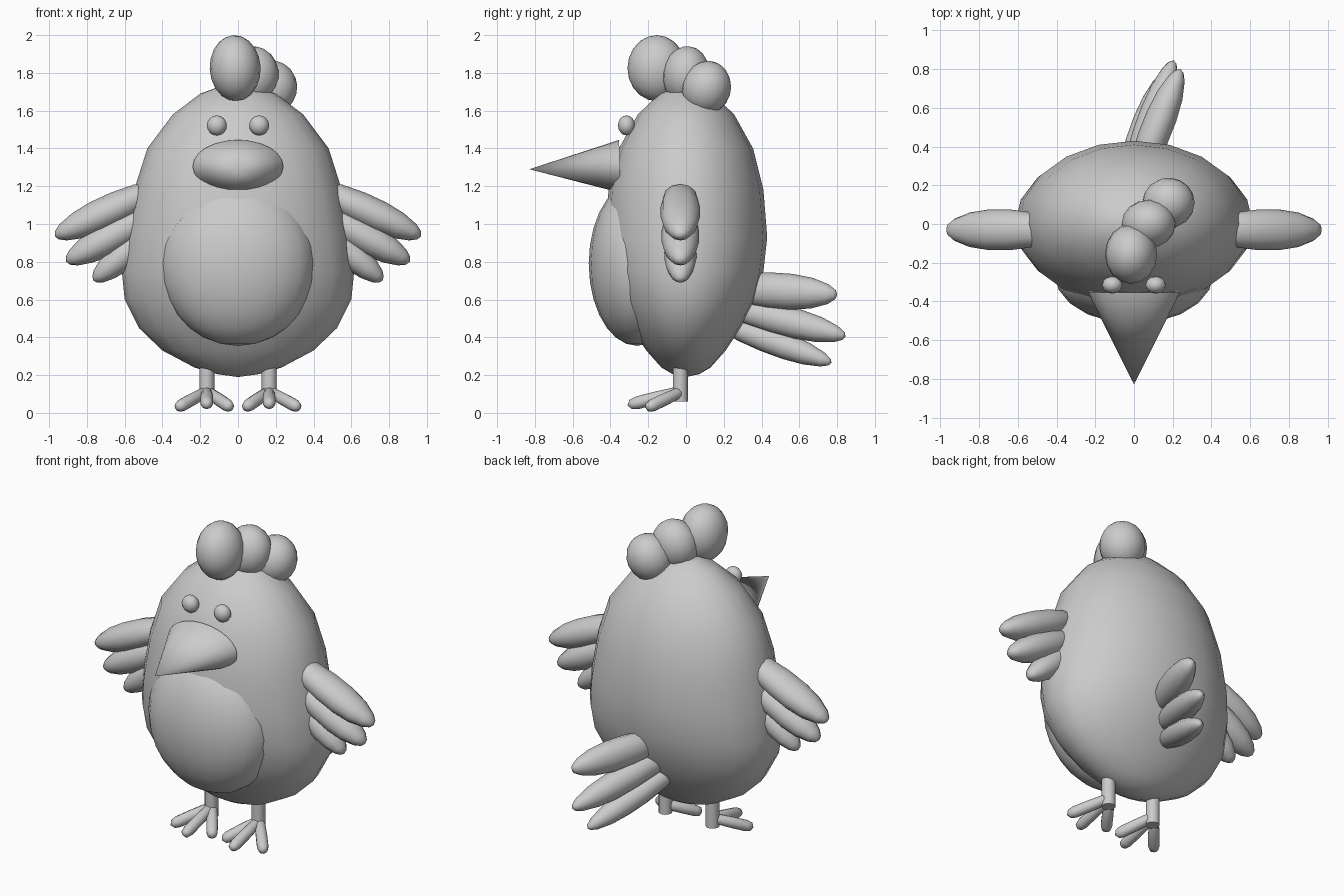
import bpy, bmesh, math
from mathutils import Vector, Matrix

if "Cube" in bpy.data.objects:
    bpy.data.objects.remove(bpy.data.objects["Cube"])

grey = bpy.data.materials.new("plain_grey")
grey.diffuse_color = (0.6, 0.6, 0.6, 1)
grey.use_nodes = True
grey.node_tree.nodes["Principled BSDF"].inputs["Base Color"].default_value = grey.diffuse_color


def finish(bm, name, angle=60):
    bmesh.ops.recalc_face_normals(bm, faces=bm.faces)
    me = bpy.data.meshes.new(name)
    bm.to_mesh(me)
    bm.free()
    me.materials.append(grey)
    ob = bpy.data.objects.new(name, me)
    bpy.context.collection.objects.link(ob)
    bpy.ops.object.select_all(action='DESELECT')
    ob.select_set(True)
    bpy.context.view_layer.objects.active = ob
    bpy.ops.object.shade_smooth_by_angle(angle=math.radians(angle))
    return ob


def loft(rings, name, segs, matrix=Matrix(), angle=60):
    """Stack of elliptical rings (z, rx, ry), closed at both ends."""
    bm = bmesh.new()
    loops = []
    for z, rx, ry in rings:
        if rx < 1e-6:
            loops.append([bm.verts.new((0, 0, z))])
        else:
            loops.append([bm.verts.new((rx * math.cos(2 * math.pi * i / segs),
                                        ry * math.sin(2 * math.pi * i / segs), z))
                          for i in range(segs)])
    for a, b in zip(loops, loops[1:]):
        for i in range(segs):
            j = (i + 1) % segs
            quad = [a[i % len(a)], a[j % len(a)], b[j % len(b)], b[i % len(b)]]
            bm.faces.new(list(dict.fromkeys(quad)))
    for end in (loops[0], loops[-1]):
        if len(end) > 1:
            bm.faces.new(end)
    bm.transform(matrix)
    return finish(bm, name, angle)


def ball(name, centre, radii, tilt=(0, 0), segs=16, rows=10):
    bm = bmesh.new()
    bmesh.ops.create_uvsphere(bm, u_segments=segs, v_segments=rows, radius=1)
    bm.transform(Matrix.Translation(centre) @ Matrix.Rotation(tilt[0], 4, 'X')
                 @ Matrix.Rotation(tilt[1], 4, 'Y') @ Matrix.Diagonal((*radii, 1)))
    return finish(bm, name)


def limb(name, root, tip, wide, thick, side, profile, segs=12):
    """Rounded tapering shape from root to tip; 'side' is the wide direction."""
    root, tip = Vector(root), Vector(tip)
    axis = tip - root
    length = axis.length
    axis.normalize()
    y = axis.cross(Vector(side)).normalized()
    x = y.cross(axis)
    m = Matrix((x, y, axis)).transposed().to_4x4()
    m.translation = root
    rings = [(t * length, r * wide, r * thick) for t, r in profile]
    return loft(rings, name, segs, m)


FEATHER = [(0, 0), (.05, .5), (.18, .85), (.4, 1), (.6, 1), (.78, .85), (.92, .55), (.98, .28), (1, 0)]
TOE = [(0, 0), (.04, .6), (.14, .9), (.5, 1), (.82, 1), (.94, .75), (1, 0)]

# Egg-shaped body
loft([(.19, 0, 0), (.205, .11, .07), (.24, .23, .13), (.33, .40, .21), (.45, .525, .29),
      (.6, .6, .37), (.75, .615, .41), (.93, .595, .43), (1.18, .55, .41), (1.4, .48, .355),
      (1.58, .345, .255), (1.69, .2, .14), (1.73, .09, .06), (1.74, 0, 0)], "body", 20)

# Bulging belly
ball("belly", (0, -.26, .79), (.41, .255, .435), segs=20, rows=14)

# Cone beak pointing forward
loft([(0, .24, .14), (.48, 0, 0)], "beak", 24,
     Matrix.Translation((0, -.35, 1.305)) @ Matrix.Rotation(math.radians(91.8), 4, 'X'))

# Comb lobes, running diagonally back
ball("comb_front", (-.015, -.155, 1.825), (.135, .155, .175), (0, -.05))
ball("comb_middle", (.075, 0, 1.79), (.14, .125, .152), (-.15, .15))
ball("comb_back", (.178, .108, 1.72), (.135, .13, .145), (-.3, .25))

for s, label in ((-1, "left"), (1, "right")):
    # Eyes
    ball("eye_" + label, (s * .112, -.315, 1.522), (.053, .045, .053), segs=12, rows=8)

    # Wing feathers, fanned
    for n, (root, tip, w, t) in enumerate([
            ((.42, 1.19), (.97, .935), .105, .085),
            ((.42, 1.07), (.91, .80), .1, .085),
            ((.42, .99), (.765, .70), .085, .075)]):
        limb(f"wing_feather_{label}_{n + 1}", (s * root[0], -.03, root[1]),
             (s * tip[0], -.03, tip[1]), w, t, (0, 1, 0), FEATHER)

    # Leg and three toes
    loft([(.06, .04, .04), (.26, .04, .04)], "leg_" + label, 12,
         Matrix.Translation((s * .165, -.03, 0)))
    for n, (dx, y, z) in enumerate([(-.13, -.21, .025), (0, -.31, .04), (.16, -.21, .025)]):
        limb(f"toe_{label}_{n + 1}", (s * .165, -.02, .115), (s * (.165 + dx), y, z),
             .034, .034, (0, 0, 1), TOE, 10)

# Tail feathers, swept to one side
for n, (root, tip, w, t) in enumerate([
        ((.0, .2, .665), (.24, .80, .625), .08, .095),
        ((-.03, .2, .57), (.205, .845, .405), .075, .08),
        ((-.06, .18, .48), (.15, .77, .265), .07, .07)]):
    limb(f"tail_feather_{n + 1}", root, tip, w, t, (1, -.35, 0), FEATHER)
